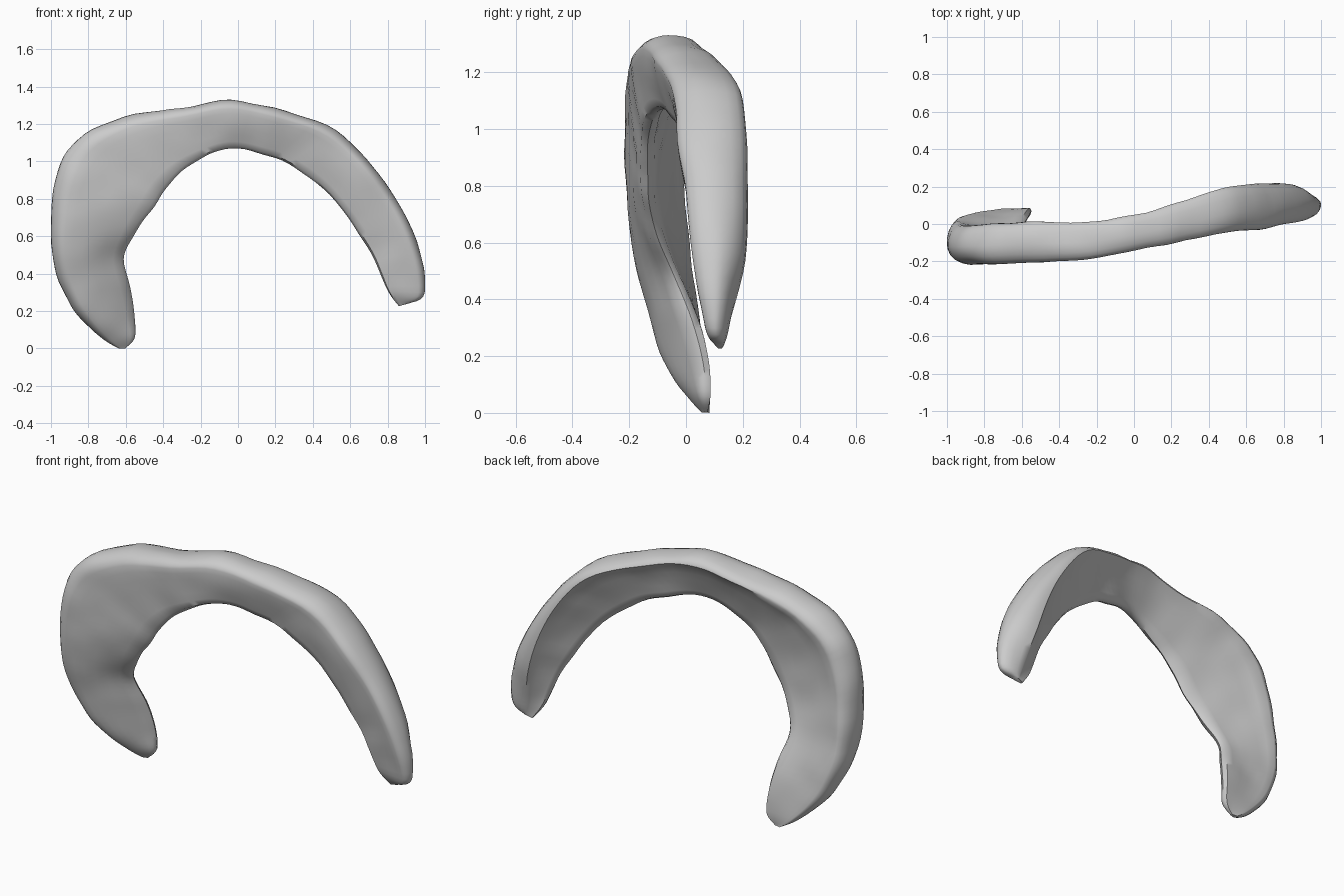
import bpy, bmesh, math
from mathutils import Vector, noise

cube = bpy.data.objects.get("Cube")
if cube:
    bpy.data.objects.remove(cube, do_unlink=True)

# Stations along the crescent: outer x, outer z, inner x, inner z,
# then depth of the front rim, the back rim and the thin inner edge
STATIONS = [
    (-.64, 0, -.6, 0, .055, .085, .07),
    (-.72, .05, -.55, .06, .01, .085, .07),
    (-.84, .16, -.555, .18, -.07, .07, .06),
    (-.93, .29, -.58, .33, -.12, .05, .02),
    (-.99, .47, -.61, .48, -.165, .03, -.04),
    (-1, .7, -.55, .62, -.205, .005, -.1),
    (-.965, .95, -.46, .74, -.215, -.01, -.13),
    (-.86, 1.12, -.39, .85, -.215, 0, -.135),
    (-.62, 1.24, -.3, .95, -.205, .01, -.135),
    (-.3, 1.29, -.18, 1.03, -.19, .01, -.12),
    (-.04, 1.33, -.05, 1.07, -.15, .04, -.09),
    (.25, 1.27, .1, 1.05, -.1, .11, -.04),
    (.52, 1.17, .27, .99, -.05, .19, 0),
    (.72, .98, .45, .86, -.03, .215, .03),
    (.87, .76, .62, .66, 0, .215, .06),
    (.97, .53, .73, .47, .03, .2, .08),
    (1, .3, .8, .31, .065, .15, .1),
    (.92, .25, .86, .23, .105, .13, .12),
]
STEPS = 5


def catmull(a, b, c, d, u):
    """Smooth interpolation from b to c."""
    return b + u * ((c - a) + u * ((2*a - 5*b + 4*c - d) + u * (3*(b - c) + d - a))) / 2


def sample_stations():
    last = len(STATIONS) - 1
    for i in range(last):
        rows = [STATIONS[min(max(i + k, 0), last)] for k in (-1, 0, 1, 2)]
        for s in range(STEPS):
            yield [catmull(*values, s / STEPS) for values in zip(*rows)]
    yield STATIONS[last]


def half_section(rim, middle, crest, edge, power):
    """Quarter-round wall up to the crest, then a face falling to the inner edge."""
    wall = [(rim * (1 - math.cos(a)), middle + (crest - middle) * math.sin(a))
            for a in (math.radians(d) for d in (15, 35, 55, 75))]
    face = [(rim + (1 - rim) * u, crest + (edge - crest) * u ** power)
            for u in (0, .12, .28, .46, .64, .82, .95)]
    return wall + face


def wedge_section(ox, oz, ix, iz, front, back, inner):
    """Rounded outer wall, convex front, hollow back, thin inner edge."""
    middle = front + (back - front) * .45
    lip = min(.02, (back - front) / 4)
    back_rim = .15 + .45 * max(0, ox) ** 4
    points = [(0, middle)]
    points += half_section(.18, middle, front, inner - lip, 1.5)
    points.append((1, inner))
    points += reversed(half_section(back_rim, middle, back, inner + lip, .8))
    return [Vector((ox + (ix - ox) * t, y, oz + (iz - oz) * t)) for t, y in points]


# Loft the wedge along the crescent
bm = bmesh.new()
rings = [[bm.verts.new(p) for p in wedge_section(*row)] for row in sample_stations()]
count = len(rings[0])
for a, b in zip(rings, rings[1:]):
    for j in range(count):
        k = (j + 1) % count
        bm.faces.new((a[j], a[k], b[k], b[j]))
bm.faces.new(rings[0])
bm.faces.new(rings[-1])
bmesh.ops.recalc_face_normals(bm, faces=bm.faces)

# Slight organic unevenness
bm.normal_update()
for v in bm.verts:
    v.co += v.normal * noise.noise(v.co * 7) * .008

# Stand on the ground, centred
lo = [min(v.co[i] for v in bm.verts) for i in range(3)]
hi = [max(v.co[i] for v in bm.verts) for i in range(3)]
bmesh.ops.translate(bm, verts=bm.verts,
                    vec=(-(lo[0] + hi[0]) / 2, -(lo[1] + hi[1]) / 2, -lo[2]))

mesh = bpy.data.meshes.new("crescent_wedge")
bm.to_mesh(mesh)
bm.free()
crescent = bpy.data.objects.new("crescent_wedge", mesh)
bpy.context.collection.objects.link(crescent)

# Plain grey
grey = bpy.data.materials.new("plain_grey")
grey.use_nodes = True
colour = (.6, .6, .6, 1)
grey.diffuse_color = colour
grey.node_tree.nodes["Principled BSDF"].inputs["Base Color"].default_value = colour
mesh.materials.append(grey)

bpy.context.view_layer.objects.active = crescent
crescent.select_set(True)
bpy.ops.object.shade_smooth_by_angle(angle=math.radians(50))
